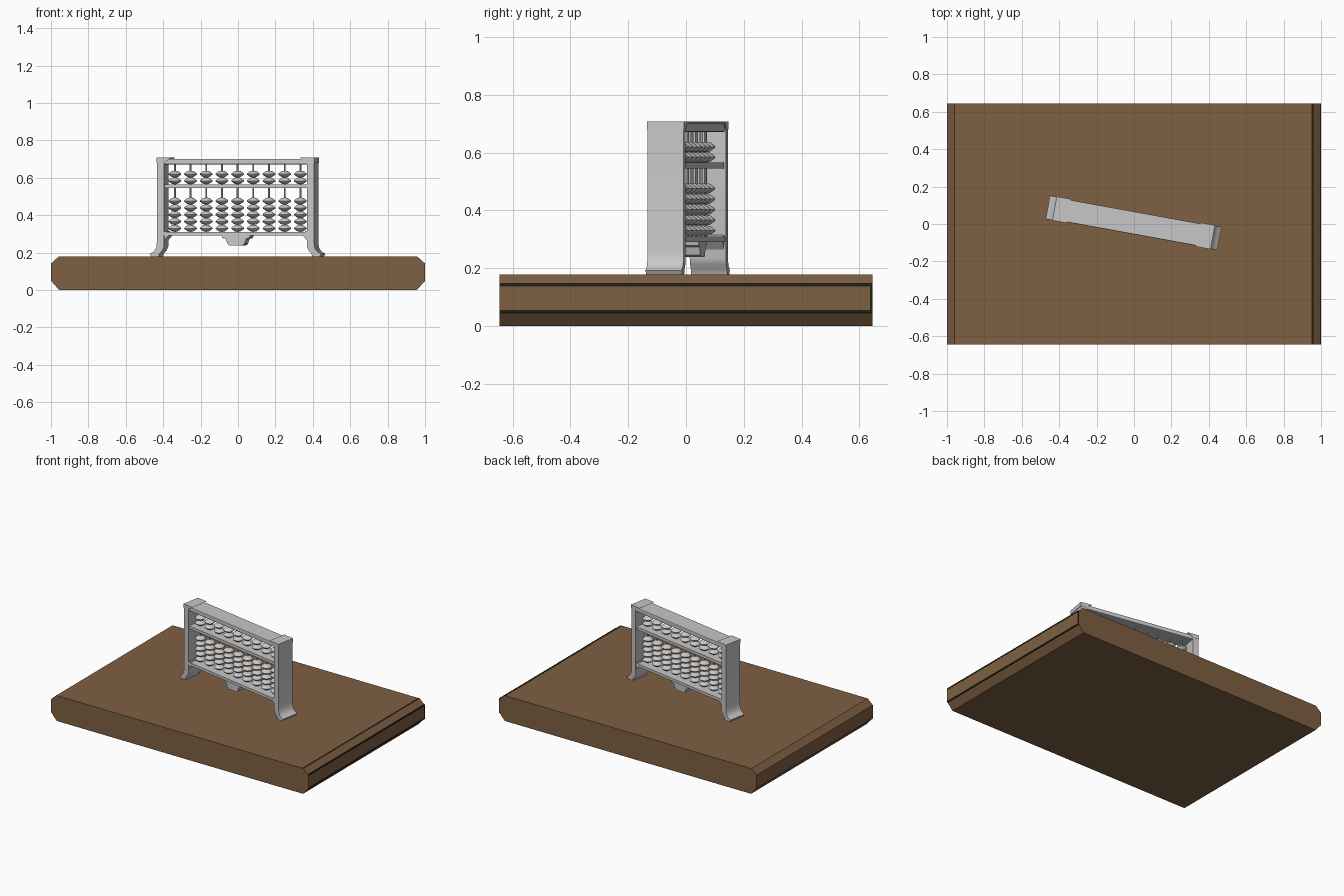
import bpy, bmesh, math
from mathutils import Matrix, Vector

cube = bpy.data.objects.get("Cube")
if cube:
    bpy.data.objects.remove(cube, do_unlink=True)


def material(name, rgb):
    m = bpy.data.materials.new(name)
    m.use_nodes = True
    m.diffuse_color = (*rgb, 1)
    m.node_tree.nodes["Principled BSDF"].inputs["Base Color"].default_value = (*rgb, 1)
    return m


WOOD = material("brown wood", (0.21, 0.115, 0.055))
EDGE = material("dark edge", (0.015, 0.016, 0.007))
SILVER = material("pale silver", (0.58, 0.57, 0.58))

# The abacus stands at a slight angle on its board
TURN = Matrix.Translation((-0.002, 0.006, 0)) @ Matrix.Rotation(math.radians(-10.3), 4, 'Z')
STILL = Matrix.Identity(4)
DEPTH = 0.127


def finish(name, bm, mat, frame=TURN, smooth=False, bevel=0):
    bmesh.ops.recalc_face_normals(bm, faces=bm.faces)
    mesh = bpy.data.meshes.new(name)
    bm.to_mesh(mesh)
    bm.free()
    mesh.materials.append(mat)
    ob = bpy.data.objects.new(name, mesh)
    bpy.context.collection.objects.link(ob)
    ob.matrix_world = frame
    if bevel:
        mod = ob.modifiers.new("soft edges", 'BEVEL')
        mod.width, mod.segments = bevel, 2
    if smooth:
        bpy.ops.object.select_all(action='DESELECT')
        ob.select_set(True)
        bpy.context.view_layer.objects.active = ob
        bpy.ops.object.shade_smooth_by_angle(angle=math.radians(35))
    return ob


def add_prism(bm, points, depth):
    """Extrude an x-z outline evenly about y = 0."""
    face = bm.faces.new([bm.verts.new((x, -depth / 2, z)) for x, z in points])
    out = bmesh.ops.extrude_face_region(bm, geom=[face])["geom"]
    verts = [v for v in out if isinstance(v, bmesh.types.BMVert)]
    bmesh.ops.translate(bm, verts=verts, vec=(0, depth, 0))


def prism(name, points, depth, mat=SILVER, frame=TURN, **kw):
    bm = bmesh.new()
    add_prism(bm, points, depth)
    return finish(name, bm, mat, frame, **kw)


def box(name, low, high, mat=SILVER, frame=TURN, **kw):
    low, high = Vector(low), Vector(high)
    bm = bmesh.new()
    scale = Matrix.Diagonal((*(high - low), 1))
    bmesh.ops.create_cube(bm, size=1, matrix=Matrix.Translation((low + high) / 2) @ scale)
    return finish(name, bm, mat, frame, **kw)


def add_lathe(bm, profile, x, z, sides):
    """Turn a radius-height profile about a vertical axis at x."""
    rings = [[bm.verts.new((x + r * math.cos(a), r * math.sin(a), z + h))
              for a in (2 * math.pi * i / sides for i in range(sides))] for r, h in profile]
    for a, b in zip(rings, rings[1:]):
        for i in range(sides):
            j = (i + 1) % sides
            bm.faces.new((a[i], a[j], b[j], b[i]))
    bm.faces.new(rings[0])
    bm.faces.new(rings[-1])


# Board with chamfered ends
half = [(0.957, 0), (1, 0.05), (1, 0.142), (0.96, 0.178)]
prism("board", half + [(-x, z) for x, z in reversed(half)], 1.29, WOOD, STILL)

# Thin dark strips along the board's edges
for z in (0.05, 0.142):
    box("board_end_strip", (0.996, -0.645, z - 0.005), (1.001, 0.645, z + 0.005), EDGE, STILL)
box("board_corner_strip", (0.995, 0.636, 0.05), (1.001, 0.645, 0.142), EDGE, STILL)
box("board_top_strip", (0.948, -0.645, 0.174), (0.958, 0.645, 0.1785), EDGE, STILL)

# Side posts with outward curving feet, and their corner fittings
post = [(0.388, 0.703), (0.388, 0.235), (0.396, 0.213), (0.412, 0.195), (0.418, 0.178),
        (0.457, 0.178), (0.466, 0.193), (0.444, 0.206), (0.431, 0.225), (0.427, 0.26),
        (0.427, 0.703)]
for side, label in ((1, "left"), (-1, "right")):
    prism(label + "_post", [(side * x, z) for x, z in post], DEPTH, smooth=True)
    cap = [(0.43, 0.68), (0.43, 0.708), (0.35, 0.708), (0.365, 0.698), (0.39, 0.68)]
    prism(label + "_top_cap", [(side * x, z) for x, z in cap], DEPTH + 0.003)
    gusset = [(0.39, 0.262), (0.39, 0.315), (0.378, 0.315), (0.365, 0.292)]
    prism(label + "_gusset", [(side * x, z) for x, z in gusset], DEPTH - 0.012)

# Cross beams
box("top_beam", (-0.39, -0.06, 0.672), (0.39, 0.06, 0.701), bevel=0.004)
box("dividing_beam", (-0.39, -0.057, 0.545), (0.39, 0.057, 0.565))
box("bottom_beam", (-0.39, -0.06, 0.291), (0.39, 0.06, 0.31))

# Bracket hanging under the bottom beam
bracket = [(0.078, 0.294), (0.074, 0.278), (0.056, 0.274), (0.046, 0.246), (0.034, 0.238)]
prism("lower_bracket", bracket + [(-x, z) for x, z in reversed(bracket)], 0.105)

# Nine rods, each with two upper and five lower beads
columns = [0.0853 * i for i in range(-4, 5)]
rods, beads = bmesh.new(), bmesh.new()
bead = [(0.009, -0.0175), (0.017, -0.0155), (0.033, -0.004), (0.035, 0),
        (0.033, 0.004), (0.017, 0.0155), (0.009, 0.0175)]
levels = [0.584, 0.62] + [0.33 + 0.0365 * i for i in range(5)]
for x in columns:
    add_lathe(rods, [(0.005, 0.3), (0.005, 0.68)], x, 0, 8)
    for z in levels:
        add_lathe(beads, bead, x, z, 16)
finish("rods", rods, SILVER, smooth=True)
finish("beads", beads, SILVER, smooth=True)
